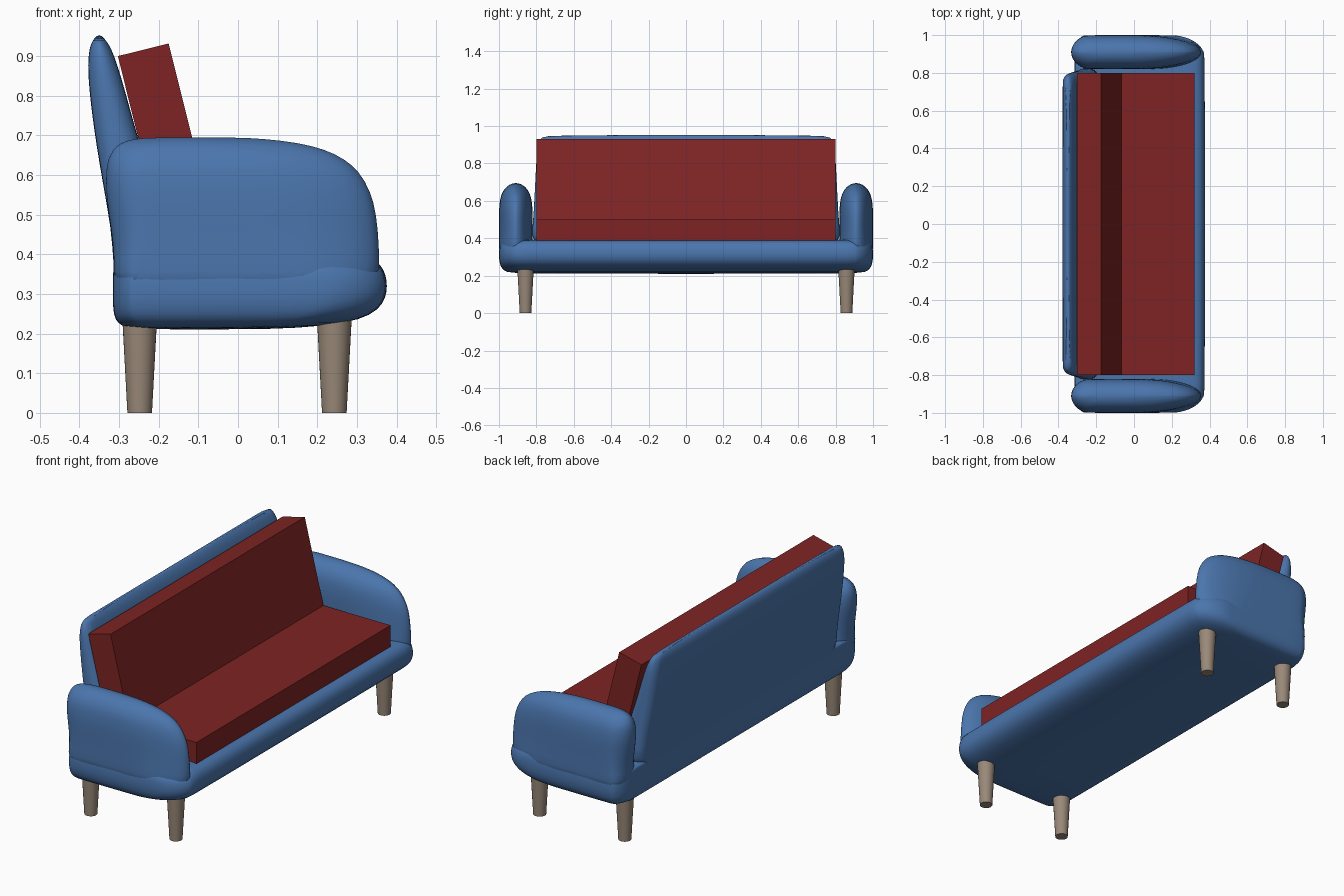
import bpy, bmesh, math
from mathutils import Matrix, Vector

if "Cube" in bpy.data.objects:
    bpy.data.objects.remove(bpy.data.objects["Cube"], do_unlink=True)


def material(name, rgb):
    m = bpy.data.materials.new(name)
    m.use_nodes = True
    m.diffuse_color = (*rgb, 1)
    m.node_tree.nodes["Principled BSDF"].inputs["Base Color"].default_value = (*rgb, 1)
    return m


blue = material("blue upholstery", (0.07, 0.18, 0.42))
red = material("red cushion fabric", (0.21, 0.017, 0.017))
wood = material("pale wood", (0.32, 0.25, 0.19))


def make_object(name, bm, mat, smooth=False):
    bmesh.ops.recalc_face_normals(bm, faces=bm.faces)
    for f in bm.faces:
        f.smooth = smooth
    me = bpy.data.meshes.new(name)
    bm.to_mesh(me)
    bm.free()
    me.materials.append(mat)
    ob = bpy.data.objects.new(name, me)
    bpy.context.collection.objects.link(ob)
    return ob


def plan_ring(bm, z, x0, x1, hy, back, front, side):
    """Rounded rectangle in plan, with its own back and front corner radii."""
    half = (x1 - x0) / 2
    back, front, side = min(back, half), min(front, half), min(side, hy)
    corners = [(x1 - front, hy - side, front), (x0 + back, hy - side, back),
               (x0 + back, side - hy, back), (x1 - front, side - hy, front)]
    ring = []
    for i, (cx, cy, rx) in enumerate(corners):
        for k in range(9):
            a = math.pi / 2 * (i + (k + 0.15) / 8.3)
            ring.append(bm.verts.new((cx + rx * math.cos(a), cy + side * math.sin(a), z)))
    return ring


def loft(name, rows, y=0):
    """Skin a stack of (z, x0, x1, half depth, back, front, side) sections."""
    bm = bmesh.new()
    rings = [plan_ring(bm, *row) for row in rows]
    n = len(rings[0])
    for a, b in zip(rings, rings[1:]):
        for i in range(n):
            j = (i + 1) % n
            bm.faces.new((a[i], a[j], b[j], b[i]))
    bm.faces.new(rings[0])
    bm.faces.new(rings[-1])
    ob = make_object(name, bm, blue, True)
    ob.location.y = y
    ob.modifiers.new("soften", "SUBSURF").levels = 1
    ob.modifiers["soften"].render_levels = 1
    return ob


# Upholstered base
base = [(0.21, -0.26, 0.08, 0.90), (0.219, -0.295, 0.22, 0.96),
        (0.235, -0.31, 0.31, 0.983), (0.26, -0.315, 0.355, 0.995),
        (0.29, -0.316, 0.373, 1.0), (0.32, -0.316, 0.377, 1.0),
        (0.35, -0.315, 0.373, 0.998), (0.375, -0.314, 0.36, 0.99),
        (0.39, -0.312, 0.335, 0.975), (0.395, -0.305, 0.27, 0.95)]
loft("sofa_base", [(*r, 0.06, 0.18, 0.12) for r in base])

# Armrests
arm = [(0.28, -0.314, 0.35, 0.09, 0.05, 0.2), (0.36, -0.313, 0.357, 0.09, 0.06, 0.25),
       (0.42, -0.313, 0.356, 0.089, 0.08, 0.3), (0.50, -0.326, 0.35, 0.09, 0.1, 0.35),
       (0.56, -0.333, 0.335, 0.09, 0.1, 0.38), (0.61, -0.333, 0.305, 0.084, 0.1, 0.38),
       (0.64, -0.328, 0.27, 0.075, 0.1, 0.38), (0.665, -0.315, 0.22, 0.06, 0.1, 0.38),
       (0.682, -0.295, 0.15, 0.042, 0.1, 0.38), (0.691, -0.265, 0.07, 0.024, 0.1, 0.38),
       (0.695, -0.22, 0.0, 0.008, 0.1, 0.38)]
for side_name, s in (("right", -1), ("left", 1)):
    loft(side_name + "_armrest", [(*r, 0.09) for r in arm], 0.91 * s)

# Leaning backrest shell
back = [(0.30, -0.315, -0.2, 0.82), (0.42, -0.314, -0.18, 0.825),
        (0.52, -0.33, -0.2, 0.815), (0.62, -0.348, -0.23, 0.81),
        (0.72, -0.364, -0.26, 0.805), (0.82, -0.376, -0.287, 0.80),
        (0.88, -0.379, -0.305, 0.795), (0.92, -0.375, -0.32, 0.785),
        (0.94, -0.367, -0.333, 0.77), (0.953, -0.355, -0.345, 0.74)]
loft("backrest", [(*r, 0.05, 0.05, 0.05) for r in back])


def cushion(name, size, centre, tilt=0):
    bm = bmesh.new()
    bmesh.ops.create_cube(bm, size=1)
    bm.transform(Matrix.Translation(centre) @ Matrix.Rotation(tilt, 4, "Y")
                 @ Matrix.Diagonal((*size, 1)))
    return make_object(name, bm, red)


# Cushions: flat seat and leaning back pad
cushion("seat_cushion", (0.58, 1.6, 0.125), (0.03, 0, 0.4375))
lean, thick, length = math.radians(-14), 0.132, 0.5
top_front = Vector((-0.175, 0, 0.932))
offset = Matrix.Rotation(lean, 3, "Y") @ Vector((-thick / 2, 0, -length / 2))
cushion("back_cushion", (thick, 1.6, length), top_front + offset, lean)

# Tapered legs
for x, x_name in ((-0.248, "back"), (0.243, "front")):
    for y, y_name in ((-0.858, "right"), (0.858, "left")):
        bm = bmesh.new()
        bmesh.ops.create_cone(bm, cap_ends=True, segments=32, radius1=0.031,
                              radius2=0.045, depth=0.26)
        bm.transform(Matrix.Translation((x, y, 0.13)))
        leg = make_object(f"{x_name}_{y_name}_leg", bm, wood)
        bpy.ops.object.select_all(action="DESELECT")
        leg.select_set(True)
        bpy.context.view_layer.objects.active = leg
        bpy.ops.object.shade_smooth_by_angle(angle=math.radians(40))
